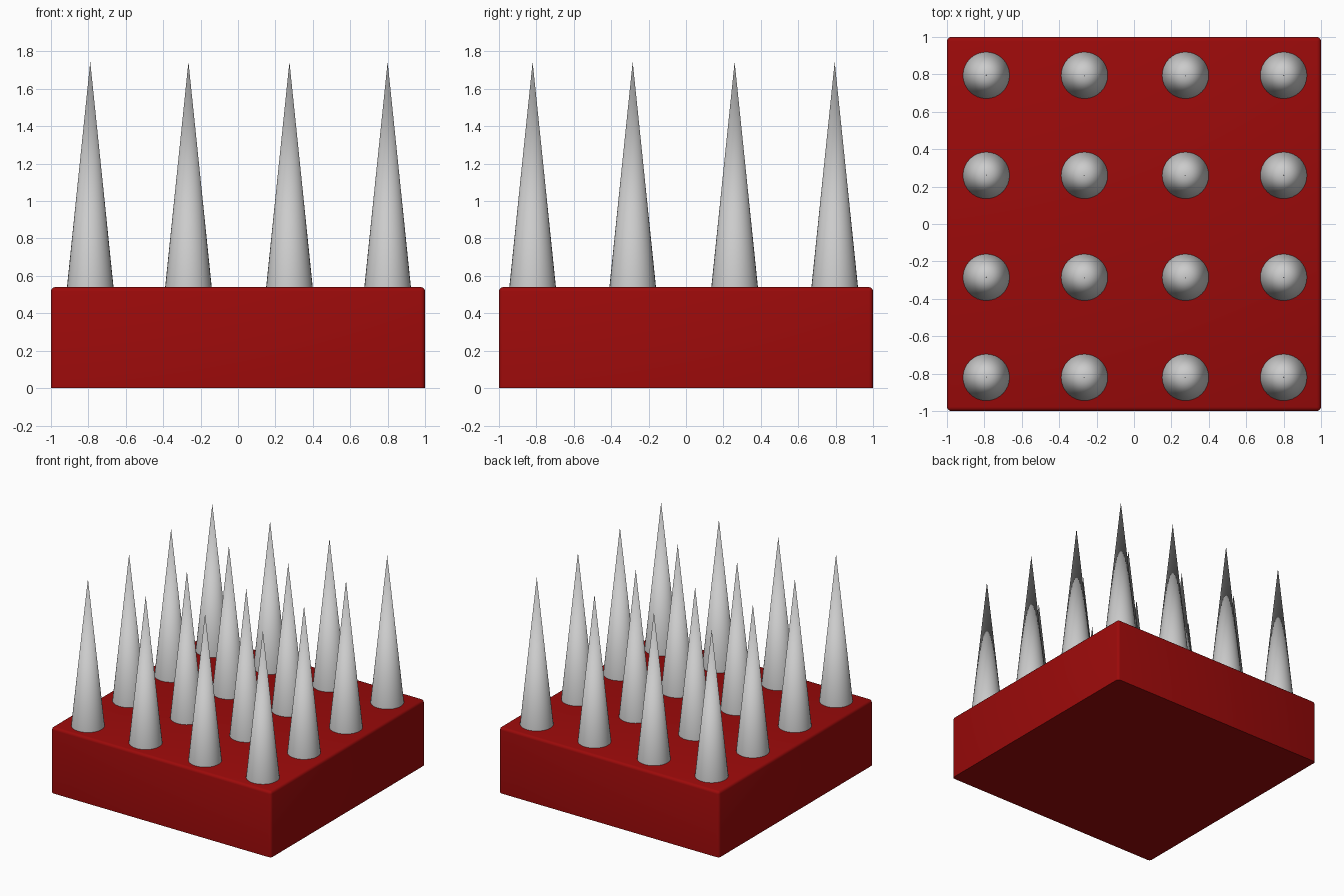
import bpy, bmesh

if "Cube" in bpy.data.objects:
    bpy.data.objects.remove(bpy.data.objects["Cube"])

# Red base block with softly rounded edges
bm = bmesh.new()
bmesh.ops.create_cube(bm, size=1)
for v in bm.verts:
    v.co.x *= 2
    v.co.y *= 2
    v.co.z = (v.co.z + 0.5) * 0.54
top_edges = [e for e in bm.edges if max(v.co.z for v in e.verts) > 0.1]
bmesh.ops.bevel(bm, geom=top_edges, offset=0.022, segments=3, profile=0.5, affect='EDGES')
mesh = bpy.data.meshes.new("base")
bm.to_mesh(mesh)
bm.free()
base = bpy.data.objects.new("base", mesh)
bpy.context.collection.objects.link(base)
red = bpy.data.materials.new("red")
red.diffuse_color = (0.33, 0.003, 0.003, 1)
red.use_nodes = True
red.node_tree.nodes["Principled BSDF"].inputs["Base Color"].default_value = red.diffuse_color
mesh.materials.append(red)


def smooth(obj):
    bpy.ops.object.select_all(action='DESELECT')
    obj.select_set(True)
    bpy.context.view_layer.objects.active = obj
    bpy.ops.object.shade_smooth_by_angle(angle=0.7)


smooth(base)

# Grid of tall spikes, sunk slightly into the base
BOTTOM, TIP = 0.535, 1.745
first = None
for i, x in enumerate((-0.79, -0.265, 0.275, 0.80)):
    for j, y in enumerate((-0.82, -0.285, 0.26, 0.795)):
        name = f"spike_{i + 1}_{j + 1}"
        if first is None:
            bpy.ops.mesh.primitive_cone_add(vertices=32, radius1=0.125, radius2=0,
                                            depth=TIP - BOTTOM)
            first = spike = bpy.context.object
            smooth(first)
        else:
            spike = first.copy()
            bpy.context.collection.objects.link(spike)
        spike.name = name
        spike.location = (x, y, (BOTTOM + TIP) / 2)
